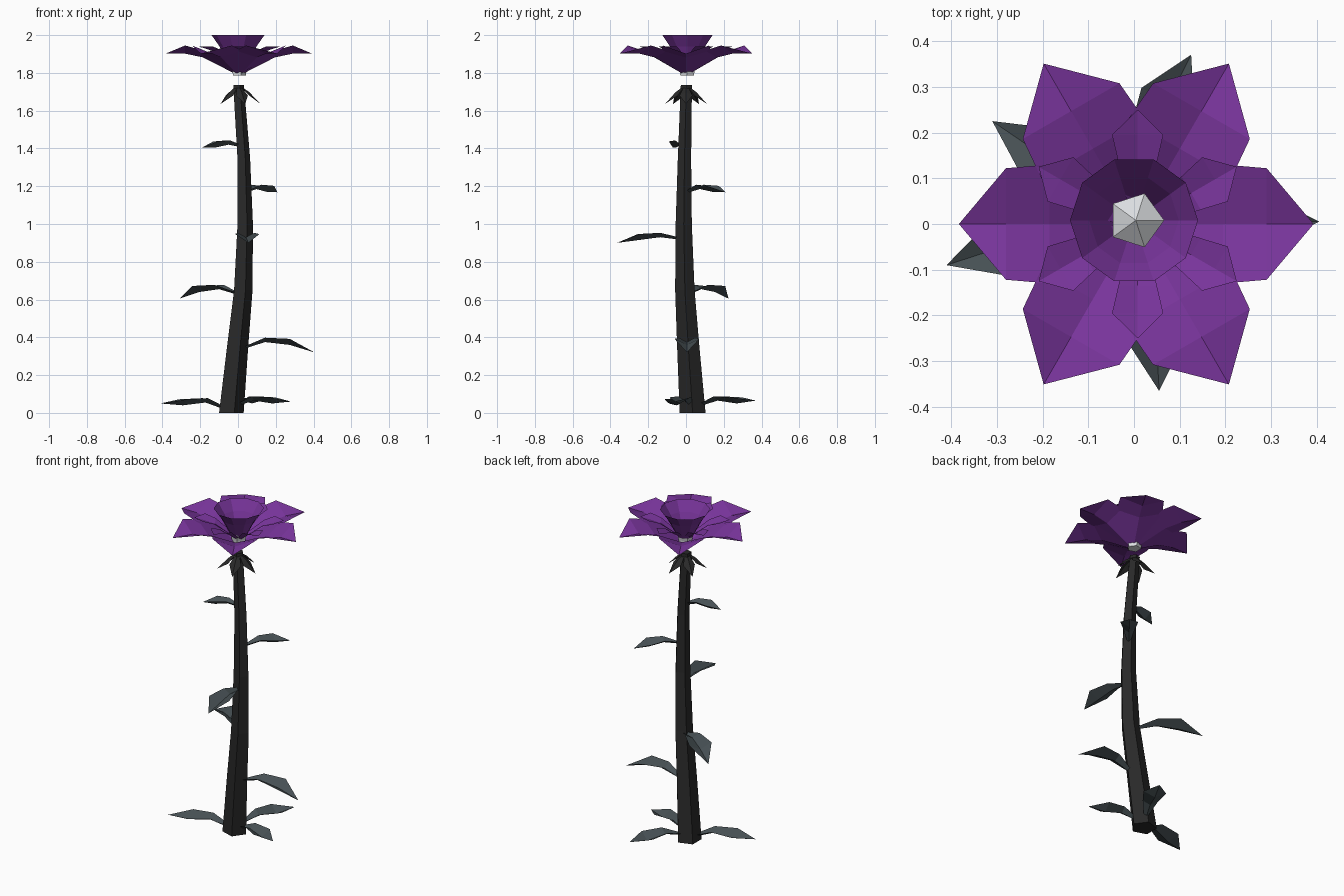
import bpy, bmesh, math
from mathutils import Vector

if "Cube" in bpy.data.objects:
    bpy.data.objects.remove(bpy.data.objects["Cube"])


def mat(name, rgb):
    m = bpy.data.materials.new(name)
    m.diffuse_color = (*rgb, 1)
    m.use_nodes = True
    m.node_tree.nodes["Principled BSDF"].inputs["Base Color"].default_value = m.diffuse_color
    return m


STEM = mat("charcoal stem", (0.022, 0.022, 0.022))
LEAF = mat("slate leaf", (0.062, 0.080, 0.088))
PETAL = mat("purple petal", (0.19, 0.035, 0.33))
CORE = mat("pale grey core", (0.72, 0.74, 0.76))


def finish(bm, name, material, recalc=False):
    if recalc:
        bmesh.ops.recalc_face_normals(bm, faces=bm.faces[:])
    me = bpy.data.meshes.new(name)
    bm.to_mesh(me)
    bm.free()
    me.materials.append(material)
    ob = bpy.data.objects.new(name, me)
    bpy.context.collection.objects.link(ob)
    return ob


def blade(bm, origin, angle, stations, tip):
    """Creased blade. stations: (distance, half width, rib z, edge z); tip: (distance, z)."""
    out = Vector((math.cos(angle), math.sin(angle), 0))
    side = Vector((-out.y, out.x, 0))
    o = Vector(origin)
    up = Vector((0, 0, 1))
    rows = []
    for d, w, zr, ze in stations:
        rows.append([bm.verts.new(o + out * d + side * s * w + up * z)
                     for s, z in ((-1, ze), (0, zr), (1, ze))])
    end = bm.verts.new(o + out * tip[0] + up * tip[1])
    for a, b in zip(rows, rows[1:]):
        for i in (0, 1):
            bm.faces.new((a[i], b[i], b[i + 1], a[i + 1]))
    for i in (0, 1):
        bm.faces.new((rows[-1][i], end, rows[-1][i + 1]))


def tube(name, rings, sides, material, caps=True):
    """Lofted polygon rings: (x, y, z, radius)."""
    bm = bmesh.new()
    loops = [[bm.verts.new((x + r * math.cos(math.tau * k / sides),
                            y + r * math.sin(math.tau * k / sides), z))
              for k in range(sides)] for x, y, z, r in rings]
    for a, b in zip(loops, loops[1:]):
        for k in range(sides):
            j = (k + 1) % sides
            bm.faces.new((a[k], a[j], b[j], b[k]))
    if caps:
        bm.faces.new(loops[0][::-1])
        bm.faces.new(loops[-1])
    return finish(bm, name, material, caps)


# Curved five-sided stem
tube("stem", [(-0.042, 0.035, 0, 0.072), (-0.008, 0.012, 0.35, 0.062),
              (0.023, -0.006, 0.65, 0.054), (0.034, -0.012, 1.0, 0.045),
              (0.027, -0.008, 1.35, 0.037), (0.0, 0.002, 1.737, 0.031)], 5, STEM)

# Leaves: base point, tip point, peak height
LEAVES = [((-0.07, 0.02, 0.03), (-0.41, -0.09, 0.05), 0.08),
          ((-0.02, 0.08, 0.05), (0.125, 0.37, 0.065), 0.09),
          ((0.0, 0.02, 0.05), (0.28, -0.06, 0.06), 0.09),
          ((0.03, 0.005, 0.35), (0.405, 0.005, 0.32), 0.40),
          ((-0.01, 0.02, 0.64), (-0.31, 0.225, 0.605), 0.68),
          ((0.037, -0.04, 0.93), (0.055, -0.365, 0.90), 0.955),
          ((0.05, 0.015, 1.18), (0.208, 0.21, 1.168), 1.21),
          ((0.01, -0.015, 1.42), (-0.19, -0.07, 1.405), 1.445)]
for n, (b, t, peak) in enumerate(LEAVES):
    bm = bmesh.new()
    dx, dy = t[0] - b[0], t[1] - b[1]
    L = math.hypot(dx, dy)
    w = min(0.066, 0.2 * L)
    blade(bm, (b[0], b[1], 0), math.atan2(dy, dx),
          [(0, 0.012, b[2] - 0.012, b[2]),
           (0.3 * L, 0.65 * w, peak - 0.025, peak - 0.002),
           (0.65 * L, w, peak - 0.04, peak - 0.008)], (L, t[2]))
    finish(bm, f"leaf_{n + 1}", LEAF)

# Drooping sepals under the flower
bm = bmesh.new()
for k in range(5):
    blade(bm, (0.002, 0, 0), math.tau * k / 5,
          [(0.015, 0.012, 1.728, 1.725), (0.058, 0.034, 1.698, 1.68)], (0.117, 1.635))
finish(bm, "sepals", STEM)

# Six large outer petals
bm = bmesh.new()
for k in range(6):
    blade(bm, (0.005, 0, 0), math.tau * k / 6,
          [(0.02, 0.015, 1.795, 1.802), (0.19, 0.13, 1.882, 1.918),
           (0.285, 0.122, 1.902, 1.945)], (0.388 if k % 3 == 0 else 0.405, 1.902))
finish(bm, "outer_petals", PETAL)

# Six small petals set between the large ones
bm = bmesh.new()
for k in range(6):
    blade(bm, (0.008, 0, 0), math.tau * (k + 0.5) / 6,
          [(0.03, 0.02, 1.83, 1.84), (0.135, 0.042, 1.905, 1.92),
           (0.195, 0.056, 1.925, 1.94)], (0.25, 1.94))
finish(bm, "inner_petals", PETAL)

# Open ten-sided cup
tube("cup", [(0.0, 0.008, 1.84, 0.045), (0.0, 0.008, 1.94, 0.098),
             (0.0, 0.008, 2.0, 0.14)], 10, PETAL, caps=False)

# Faceted pale core
tube("core", [(0.004, 0.006, 1.787, 0.038), (0.004, 0.006, 1.82, 0.042),
              (0.004, 0.008, 1.895, 0.062), (0.004, 0.008, 1.938, 0.001)], 5, CORE)
